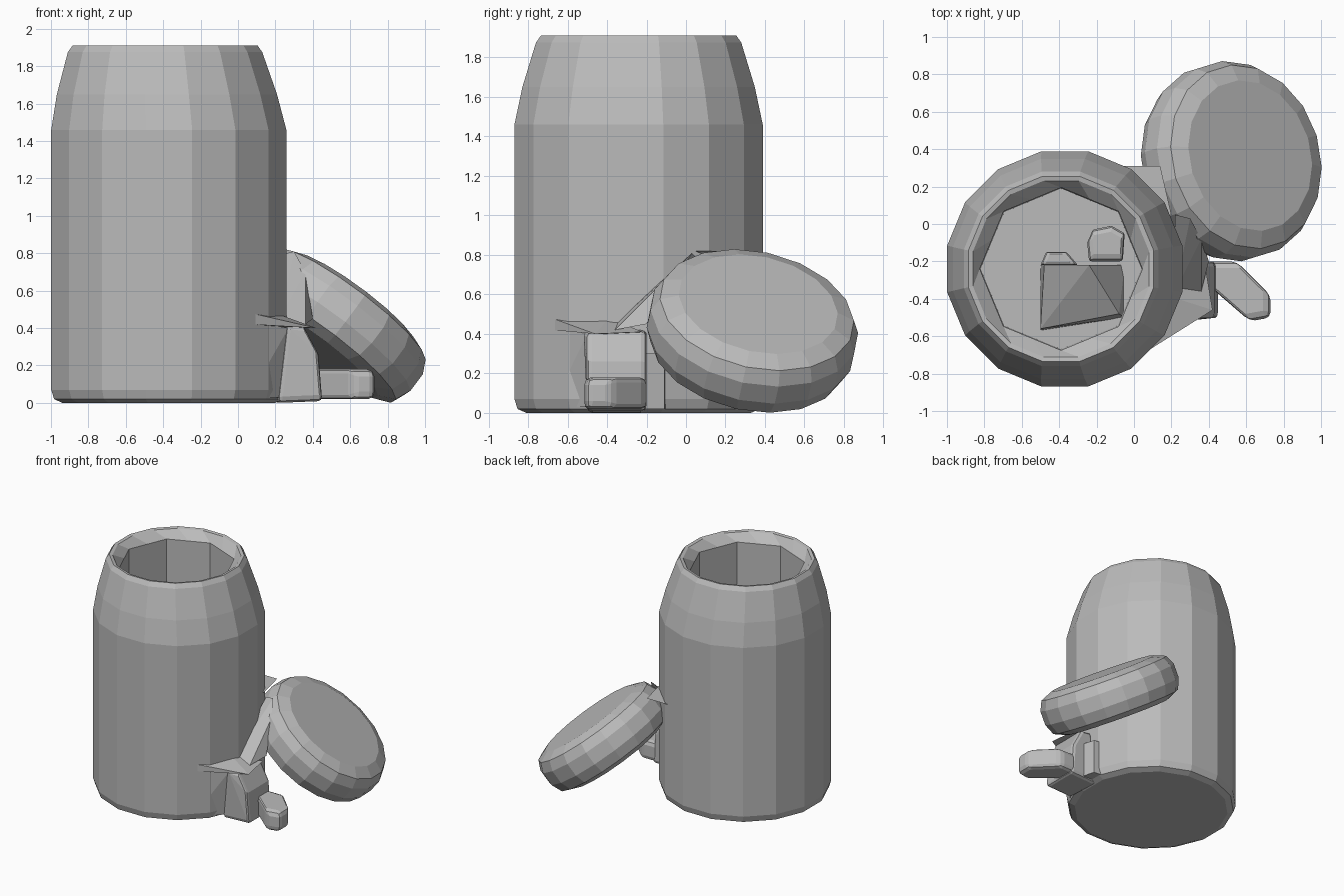
import bpy, bmesh, math
from mathutils import Vector

old = bpy.data.objects.get("Cube")
if old:
    bpy.data.objects.remove(old, do_unlink=True)

grey = bpy.data.materials.new("plain_grey")
grey.use_nodes = True
grey.diffuse_color = (0.5, 0.5, 0.5, 1)
grey.node_tree.nodes["Principled BSDF"].inputs["Base Color"].default_value = (0.5, 0.5, 0.5, 1)


def finish(name, bm, bevel=0.0):
    bmesh.ops.recalc_face_normals(bm, faces=bm.faces[:])
    mesh = bpy.data.meshes.new(name)
    bm.to_mesh(mesh)
    bm.free()
    mesh.materials.append(grey)
    obj = bpy.data.objects.new(name, mesh)
    bpy.context.collection.objects.link(obj)
    if bevel:
        mod = obj.modifiers.new("soft_edges", "BEVEL")
        mod.width = bevel
        mod.segments = 2
        mod.limit_method = "ANGLE"
    return obj


def lathe(name, rings, sides):
    """Stack rings of (radius, z, octagonal, x shift) and cap both ends."""
    bm = bmesh.new()
    loops = []
    for radius, z, octagonal, shift in rings:
        loop = []
        for i in range(sides):
            turn = 0 if octagonal else 0.5
            a = 2 * math.pi * (i + turn) / sides
            r = radius * math.cos(math.pi / 8) if octagonal and i % 2 else radius
            loop.append(bm.verts.new((r * math.cos(a) + shift, r * math.sin(a), z)))
        loops.append(loop)
    for low, high in zip(loops, loops[1:]):
        for i in range(sides):
            j = (i + 1) % sides
            bm.faces.new((low[i], low[j], high[j], high[i]))
    bm.faces.new(loops[0])
    bm.faces.new(loops[-1])
    return finish(name, bm)


def hull(name, points, bevel=0.0):
    bm = bmesh.new()
    for p in points:
        bm.verts.new(p)
    bmesh.ops.convex_hull(bm, input=bm.verts[:])
    return finish(name, bm, bevel)


def slab(outline, low, high):
    return [(x, y, z) for x, y in outline for z in (low, high)]


# Open jar with sloping shoulder and octagonal bore
lean = -0.02
jar = lathe("jar", [
    (0.58, 0, False, 0), (0.625, 0.02, False, 0), (0.641, 0.07, False, 0),
    (0.641, 1.46, False, 0), (0.60, 1.65, False, lean / 2),
    (0.53, 1.875, False, lean), (0.505, 1.91, False, lean),
    (0.48, 1.905, False, lean), (0.435, 1.84, True, lean), (0.43, 0.08, True, lean)], 16)
jar.location = (-0.37, -0.24, 0)

# Thick round lid leaning beside the jar
lid = lathe("lid", [
    (0.41, -0.175, False, 0), (0.50, -0.135, False, 0), (0.535, -0.05, False, 0),
    (0.535, 0.06, False, 0), (0.50, 0.135, False, 0), (0.41, 0.172, False, 0)], 18)
lid.rotation_euler = Vector((0.59, 0.18, 0.79)).to_track_quat("Z", "Y").to_euler()
lid.location = (0.52, 0.335, 0.415)

# Small foot: ankle block, heel and toe
hull("ankle", [
    (0.21, -0.50, 0), (0.19, -0.20, 0), (0.45, -0.50, 0.01), (0.45, -0.20, 0.01),
    (0.26, -0.52, 0.42), (0.25, -0.20, 0.42), (0.35, -0.50, 0.41), (0.35, -0.20, 0.41),
    (0.43, -0.50, 0.26), (0.43, -0.20, 0.26)], 0.025)
hull("heel", slab([(0.17, -0.25), (0.34, -0.25), (0.30, -0.11), (0.19, -0.10)], 0.02, 0.30))
hull("toe", slab([(0.40, -0.20), (0.55, -0.20), (0.73, -0.38), (0.73, -0.50),
                  (0.62, -0.52), (0.40, -0.33)], 0.02, 0.18), 0.035)

# Thin webs joining jar, foot and lid
hull("foot_web", [
    (0.07, -0.68, 0.48), (0.07, -0.68, 0.42), (0.42, -0.46, 0.40),
    (0.38, -0.22, 0.41), (0.20, -0.39, 0.48), (0.20, -0.30, 0.40)])
hull("side_web", [
    (0.06, -0.68, 0.03), (0.05, -0.69, 0.44), (0.27, -0.50, 0.40),
    (0.23, -0.48, 0.03), (0.15, -0.30, 0.20)])
hull("lid_web", [
    (0.22, -0.36, 0.45), (0.36, -0.36, 0.42), (0.40, -0.20, 0.45),
    (0.22, 0.05, 0.79), (0.30, 0.03, 0.81), (0.36, -0.08, 0.70),
    (0.22, -0.10, 0.60)])
hull("rear_web", [
    (-0.06, 0.31, 0.82), (0.14, 0.31, 0.82), (0.11, 0.18, 0.76),
    (0.20, 0.05, 0.82), (0.10, 0.0, 0.82)])

# Loose pieces on the jar floor
hull("inner_wedge", [
    (-0.50, -0.57, 0.05), (-0.05, -0.50, 0.05), (-0.05, -0.22, 0.05), (-0.50, -0.22, 0.05),
    (-0.50, -0.56, 0.22), (-0.48, -0.22, 0.34), (-0.24, -0.22, 0.34), (-0.08, -0.48, 0.18)])
hull("inner_knob", slab([(-0.24, -0.20), (-0.06, -0.20), (-0.05, -0.05),
                         (-0.12, -0.01), (-0.22, -0.03), (-0.25, -0.10)], 0.05, 0.42), 0.03)
hull("inner_stub", slab([(-0.50, -0.22), (-0.30, -0.22), (-0.36, -0.15),
                         (-0.47, -0.15)], 0.05, 0.38), 0.02)
